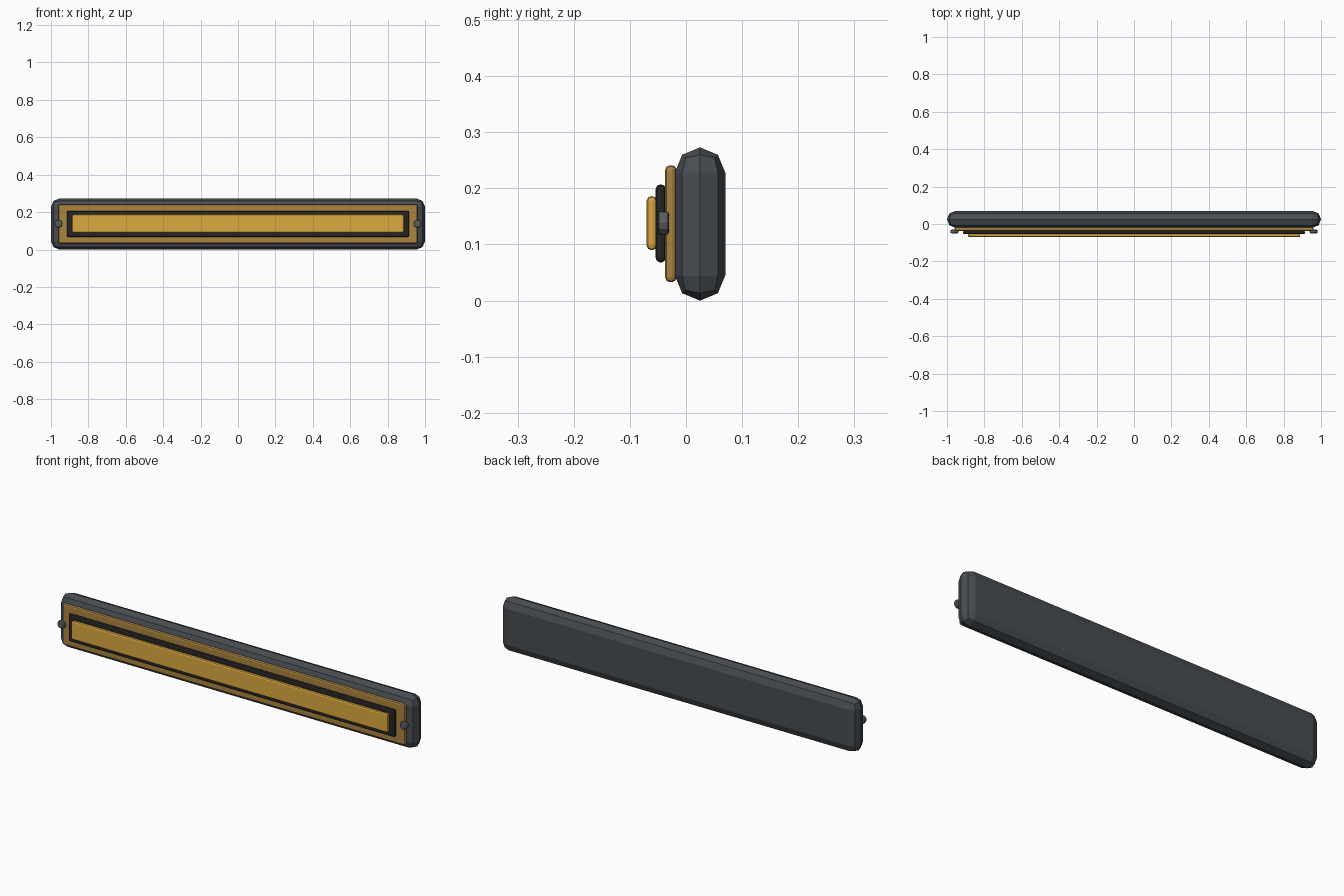
import bpy, math

if "Cube" in bpy.data.objects:
    bpy.data.objects.remove(bpy.data.objects["Cube"])


def material(name, rgb):
    m = bpy.data.materials.new(name)
    m.diffuse_color = (*rgb, 1)
    m.use_nodes = True
    m.node_tree.nodes["Principled BSDF"].inputs["Base Color"].default_value = m.diffuse_color
    return m


def finish(obj, name, mat, bevel, segments):
    obj.name = name
    obj.data.materials.append(mat)
    mod = obj.modifiers.new("rounded_edges", 'BEVEL')
    mod.width = bevel
    mod.segments = segments
    mod.limit_method = 'ANGLE'
    mod.angle_limit = math.radians(40)
    return obj


def slab(name, half_x, y0, y1, z0, z1, mat, bevel):
    bpy.ops.mesh.primitive_cube_add(size=1, location=(0, (y0 + y1) / 2, (z0 + z1) / 2))
    obj = bpy.context.object
    obj.scale = (2 * half_x, y1 - y0, z1 - z0)
    bpy.ops.object.transform_apply(location=False, rotation=False, scale=True)
    return finish(obj, name, mat, bevel, 2)


steel = material("dark_steel", (0.065, 0.075, 0.085))
bronze = material("bronze", (0.40, 0.23, 0.05))
black = material("black", (0.02, 0.019, 0.018))
amber = material("amber", (0.72, 0.40, 0.05))
screw_grey = material("screw_grey", (0.10, 0.11, 0.12))

# Rounded housing and the stepped layers on its front
slab("housing", 1.0, -0.02, 0.07, 0.0, 0.273, steel, 0.0449)
slab("trim_plate", 0.96, -0.037, -0.017, 0.033, 0.241, bronze, 0.008)
slab("inset_frame", 0.915, -0.054, -0.036, 0.068, 0.207, black, 0.008)
slab("light_panel", 0.888, -0.07, -0.052, 0.09, 0.186, amber, 0.008)

# Screw at each end
for side, x in (("left", -0.96), ("right", 0.96)):
    bpy.ops.mesh.primitive_cylinder_add(vertices=12, radius=0.021, depth=0.02,
                                        location=(x, -0.04, 0.138),
                                        rotation=(math.pi / 2, 0, 0))
    finish(bpy.context.object, side + "_screw", screw_grey, 0.006, 2)
